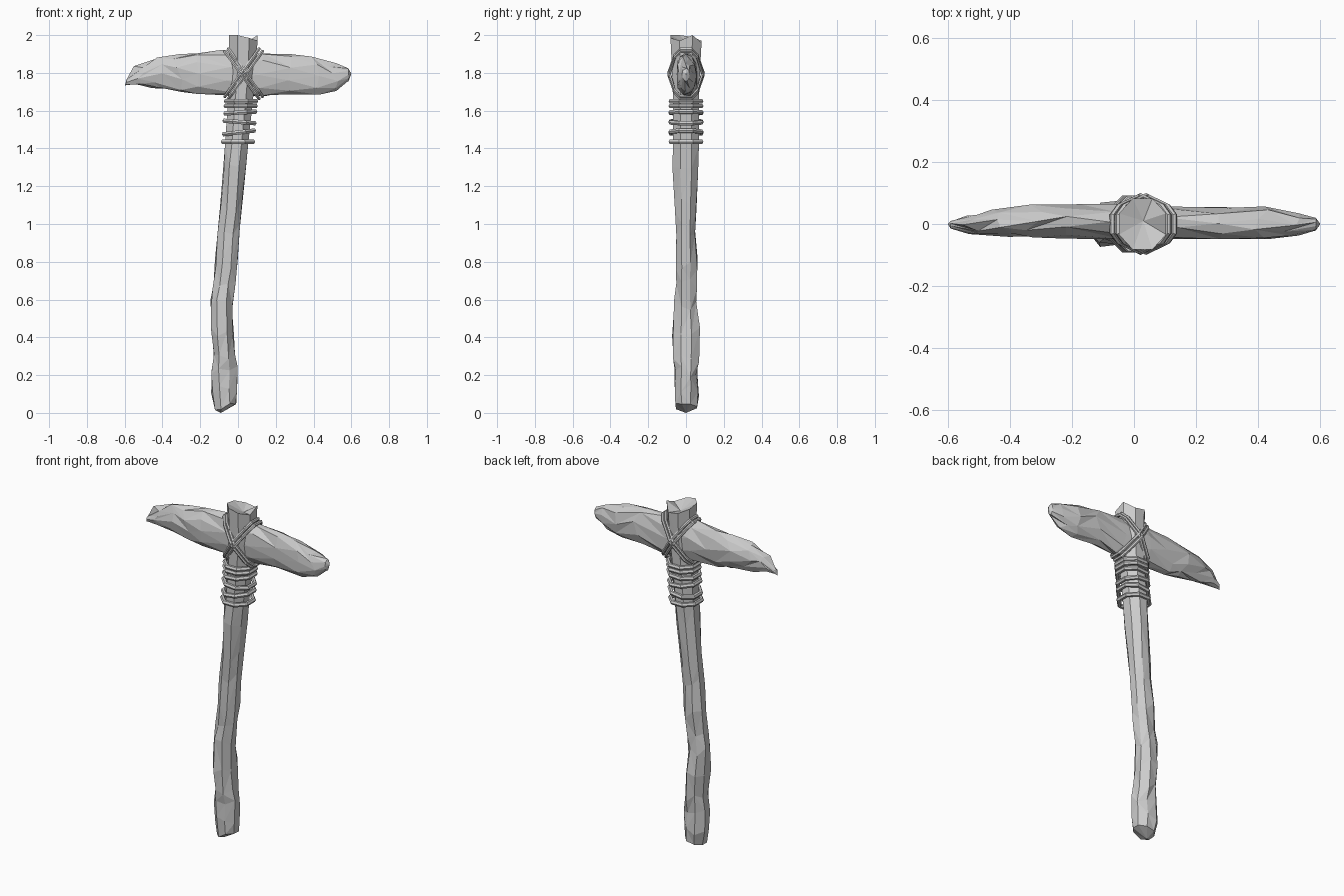
import bpy, bmesh, math, random
from mathutils import Vector

random.seed(7)
if "Cube" in bpy.data.objects:
    bpy.data.objects.remove(bpy.data.objects["Cube"], do_unlink=True)

grey = bpy.data.materials.new("plain grey")
grey.use_nodes = True
colour = (0.6, 0.6, 0.6, 1)
grey.diffuse_color = colour
grey.node_tree.nodes["Principled BSDF"].inputs["Base Color"].default_value = colour


def finish(name, bm):
    bmesh.ops.recalc_face_normals(bm, faces=bm.faces)
    mesh = bpy.data.meshes.new(name)
    bm.to_mesh(mesh)
    bm.free()
    mesh.materials.append(grey)
    obj = bpy.data.objects.new(name, mesh)
    bpy.context.collection.objects.link(obj)
    return obj


def loft(name, rings, end_centres=None, closed=False):
    """Skin a list of point rings with randomly split facets."""
    bm = bmesh.new()
    rows = [[bm.verts.new(p) for p in ring] for ring in rings]
    n = len(rows[0])
    pairs = list(zip(rows, rows[1:] + rows[:1])) if closed else list(zip(rows, rows[1:]))
    for a, b in pairs:
        for i in range(n):
            j = (i + 1) % n
            if closed:
                bm.faces.new((a[i], a[j], b[j], b[i]))
            elif random.random() < 0.5:
                bm.faces.new((a[i], a[j], b[j]))
                bm.faces.new((a[i], b[j], b[i]))
            else:
                bm.faces.new((a[i], a[j], b[i]))
                bm.faces.new((a[j], b[j], b[i]))
    if end_centres:
        for row, centre in zip((rows[0], rows[-1]), end_centres):
            c = bm.verts.new(centre)
            for i in range(n):
                bm.faces.new((row[i], row[(i + 1) % n], c))
    return finish(name, bm)


def cord(name, points, radius=0.013, sides=6):
    """Closed cord following a loop of points."""
    pts = [Vector(p) for p in points]
    centre = sum(pts, Vector()) / len(pts)
    axis = (pts[0] - centre).cross(pts[len(pts) // 4] - centre).normalized()
    rings = []
    for p in pts:
        out = (p - centre).normalized()
        rings.append([p + radius * (out * math.cos(t) + axis * math.sin(t))
                      for t in (math.tau * k / sides for k in range(sides))])
    return loft(name, rings, closed=True)


# Handle: bent, roughly hewn stick; stations are z, x left, x right, half depth
stations = [
    (0.03, -0.13, -0.005, 0.06), (0.12, -0.14, -0.005, 0.065), (0.22, -0.145, 0.0, 0.06),
    (0.30, -0.135, -0.015, 0.066), (0.42, -0.145, -0.02, 0.072), (0.57, -0.15, -0.025, 0.062),
    (0.68, -0.135, -0.015, 0.055), (0.79, -0.12, 0.0, 0.06), (0.97, -0.11, 0.01, 0.055),
    (1.10, -0.095, 0.025, 0.06), (1.28, -0.08, 0.04, 0.07), (1.42, -0.07, 0.055, 0.07),
    (1.65, -0.055, 0.08, 0.07), (1.80, -0.045, 0.095, 0.075), (1.97, -0.05, 0.105, 0.084)]
rings = []
for k, (z, left, right, depth) in enumerate(stations):
    ring = []
    carved = z < 1.4
    for i in range(8):
        t = math.tau * (i + 0.5) / 8
        r = 1.06 * (random.uniform(0.88, 1.08) if carved else 1)
        dz = random.uniform(-0.035, 0.035) if carved and k > 0 else 0
        if k == 0:
            dz = 0.02 * math.cos(t) + random.uniform(-0.005, 0.015)
        if k == len(stations) - 1:
            dz = (0.03, -0.01, 0.0, 0.02, 0.03, 0.03, 0.015, 0.0)[i]
        ring.append(((left + right) / 2 + (right - left) / 2 * r * math.cos(t),
                     depth * r * math.sin(t), z + dz))
    rings.append(ring)
loft("handle", rings, ((-0.09, 0.0, 0.0), (0.03, 0.01, 1.95)))

# Stone head: chipped double point; stations are x, z low, z high, y low, y high
stations = [
    (-0.59, 1.735, 1.765, -0.015, 0.01), (-0.53, 1.735, 1.835, -0.035, 0.03),
    (-0.43, 1.71, 1.885, -0.04, 0.045), (-0.32, 1.69, 1.90, -0.045, 0.063),
    (-0.20, 1.682, 1.91, -0.05, 0.064), (-0.06, 1.675, 1.915, -0.052, 0.066),
    (0.12, 1.665, 1.915, -0.052, 0.062), (0.28, 1.675, 1.912, -0.055, 0.058),
    (0.41, 1.682, 1.885, -0.054, 0.055), (0.51, 1.705, 1.85, -0.042, 0.035),
    (0.585, 1.755, 1.825, -0.022, 0.02)]
rings = []
for k, (x, low, high, back, front) in enumerate(stations):
    ring = []
    inner = 0 < k < len(stations) - 1
    for i in range(10):
        t = math.tau * (i + 0.5 * (k % 2)) / 10
        r = random.uniform(0.9, 1.07)
        ring.append((x + (random.uniform(-0.03, 0.03) if inner else 0),
                     (back + front) / 2 + (front - back) / 2 * r * math.cos(t),
                     (low + high) / 2 + (high - low) / 2 * r * math.sin(t)))
    rings.append(ring)
loft("stone_head", rings, ((-0.60, 0.0, 1.73), (0.60, 0.0, 1.795)))

# Coiled binding below the head: z, x centre, tilt
coils = [(1.435, 0.0, 0.0), (1.485, 0.005, 0.12), (1.54, 0.008, -0.08),
         (1.59, 0.012, 0.06), (1.625, 0.014, 0.0), (1.65, 0.016, 0.0)]
for k, (z, cx, tilt) in enumerate(coils):
    loop = []
    for i in range(8):
        t = math.tau * (i + 0.5) / 8
        x, y = 0.085 * math.cos(t), 0.087 * math.sin(t)
        loop.append((cx + x, y, z + tilt * x))
    cord("binding_coil_%d" % (k + 1), loop)

# Crossed lashing over the head: two slanted loops, each of two strands
profile = [(-1, 0.03), (-0.75, 0.06), (0, 0.09), (0.75, 0.06), (1, 0.03)]
profile += [(v, -y) for v, y in reversed(profile)]
for side, name in ((1, "left"), (-1, "right")):
    for strand in (-1, 1):
        loop = [(0.03 + side * (0.09 * v + 0.009 * strand), y,
                 1.795 + 0.125 * v - 0.006 * strand) for v, y in profile]
        cord("cross_lashing_%s_%s" % (name, "outer" if strand > 0 else "inner"),
             loop, 0.0095)
